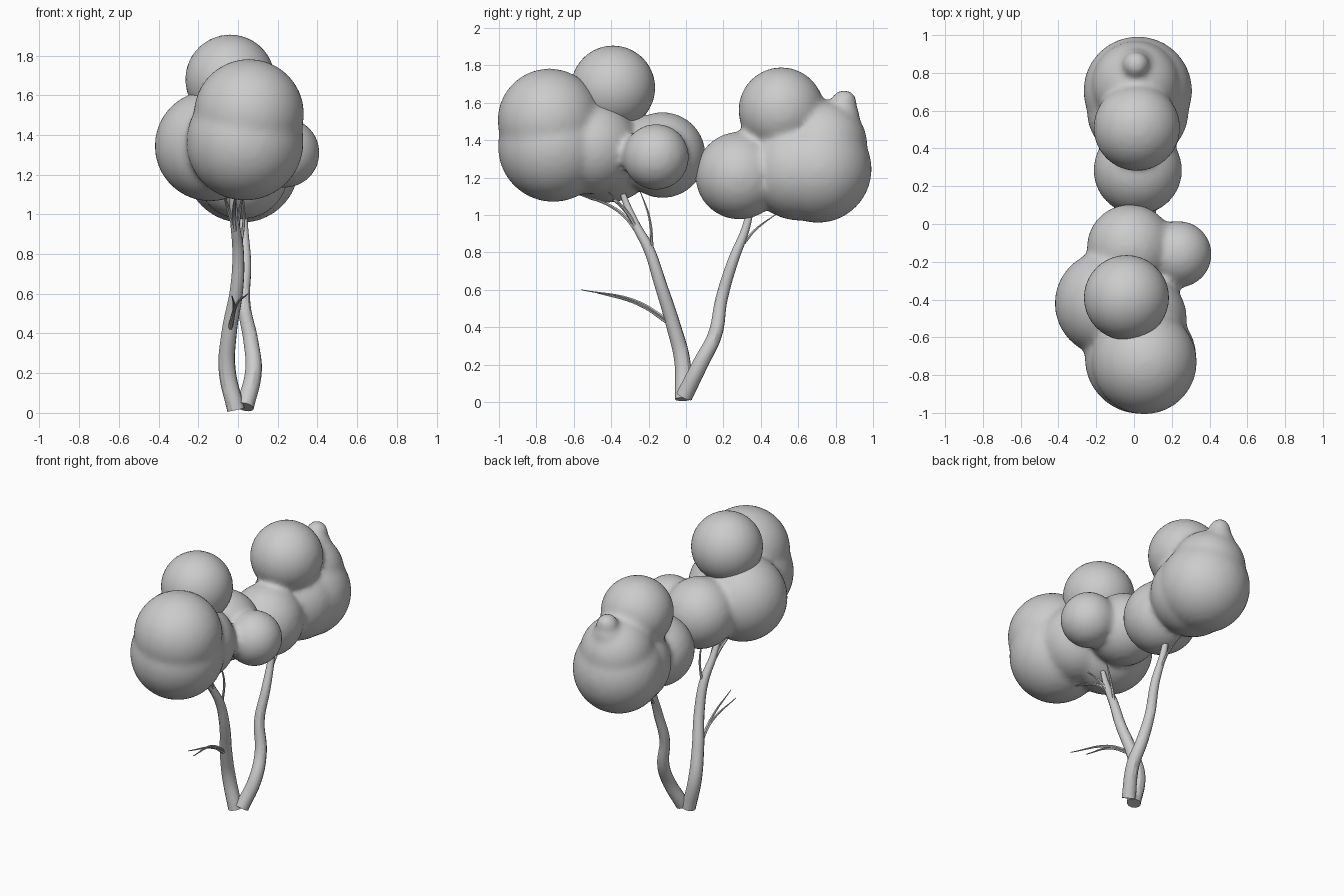
import bpy, bmesh
from mathutils import Matrix, Vector


def stem(name, pts, sides=4):
    # tapered tube through (x, y, z, radius) points
    cu = bpy.data.curves.new(name, 'CURVE')
    cu.dimensions = '3D'
    cu.bevel_depth = 1.0
    cu.bevel_resolution = sides
    cu.resolution_u = 8
    cu.use_fill_caps = True
    sp = cu.splines.new('BEZIER')
    sp.bezier_points.add(len(pts) - 1)
    for bp, (x, y, z, r) in zip(sp.bezier_points, pts):
        bp.co = (x, y, z)
        bp.radius = r
        bp.handle_left_type = bp.handle_right_type = 'AUTO'
    ob = bpy.data.objects.new(name, cu)
    bpy.context.collection.objects.link(ob)
    bpy.ops.object.select_all(action='DESELECT')
    ob.select_set(True)
    bpy.context.view_layer.objects.active = ob
    bpy.ops.object.convert(target='MESH')
    bpy.ops.object.shade_smooth_by_angle()


def foliage(name, balls, blend=True):
    # rounded leaf clumps, melted together when blend is on
    bm = bmesh.new()
    for x, y, z, r in balls:
        bmesh.ops.create_icosphere(bm, subdivisions=4, radius=r,
                                   matrix=Matrix.Translation((x, y, z)))
    for f in bm.faces:
        f.smooth = True
    me = bpy.data.meshes.new(name)
    bm.to_mesh(me)
    bm.free()
    ob = bpy.data.objects.new(name, me)
    bpy.context.collection.objects.link(ob)
    if blend:
        rm = ob.modifiers.new('melt', 'REMESH')
        rm.mode = 'VOXEL'
        rm.voxel_size = 0.018
        rm.use_smooth_shade = True
        sm = ob.modifiers.new('soften', 'SMOOTH')
        sm.factor = 0.5
        sm.iterations = 10


# two trunks rising from one root
stem("front_trunk", [
    (-0.01, -0.015, 0.015, 0.045), (-0.055, -0.02, 0.22, 0.043),
    (-0.045, -0.065, 0.40, 0.039), (-0.005, -0.14, 0.64, 0.033),
    (0.0, -0.20, 0.82, 0.029), (-0.015, -0.27, 0.95, 0.023),
    (-0.03, -0.34, 1.12, 0.015), (-0.04, -0.39, 1.30, 0.01)])
stem("back_trunk", [
    (0.035, -0.01, 0.03, 0.045), (0.078, 0.08, 0.21, 0.042),
    (0.065, 0.155, 0.36, 0.038), (0.03, 0.19, 0.55, 0.033),
    (0.038, 0.25, 0.75, 0.029), (0.03, 0.32, 0.93, 0.022),
    (0.025, 0.35, 1.06, 0.018)])

# thin twigs: start, middle, end
twigs = [
    ((-0.04, -0.09, 0.43), (-0.01, -0.27, 0.54), (0.05, -0.56, 0.60), 0.012),
    ((-0.04, -0.09, 0.42), (-0.02, -0.25, 0.52), (-0.03, -0.50, 0.59), 0.012),
    ((-0.01, -0.23, 0.87), (-0.02, -0.36, 1.02), (0.0, -0.60, 1.12), 0.014),
    ((-0.01, -0.25, 0.90), (-0.05, -0.33, 1.03), (-0.08, -0.46, 1.13), 0.014),
    ((-0.01, -0.24, 0.89), (0.01, -0.32, 1.02), (0.03, -0.42, 1.13), 0.012),
    ((0.0, -0.18, 0.78), (0.03, -0.195, 0.98), (0.02, -0.25, 1.14), 0.010),
    ((0.03, 0.31, 0.85), (0.03, 0.37, 0.92), (0.01, 0.49, 1.01), 0.010),
]
for i, (a, b, c, r) in enumerate(twigs):
    stem(f"twig_{i + 1}", [(*a, r), (*b, r * 0.7), (*c, r * 0.2)], 1)

# front crown
foliage("front_crown", [
    (0.055, -0.73, 1.505, 0.278), (0.035, -0.71, 1.365, 0.296),
    (-0.14, -0.42, 1.345, 0.28), (0.03, -0.50, 1.36, 0.25),
    (-0.02, -0.125, 1.32, 0.23), (0.235, -0.16, 1.31, 0.177)])
foliage("front_crown_top", [(-0.04, -0.39, 1.68, 0.225)], False)

# back crown with a small raised tip
foliage("back_crown", [
    (0.015, 0.51, 1.56, 0.23), (0.02, 0.705, 1.245, 0.288),
    (0.02, 0.60, 1.24, 0.27), (0.02, 0.285, 1.21, 0.235),
    (0.01, 0.735, 1.375, 0.235), (0.01, 0.83, 1.52, 0.10),
    (0.01, 0.845, 1.60, 0.07)])
